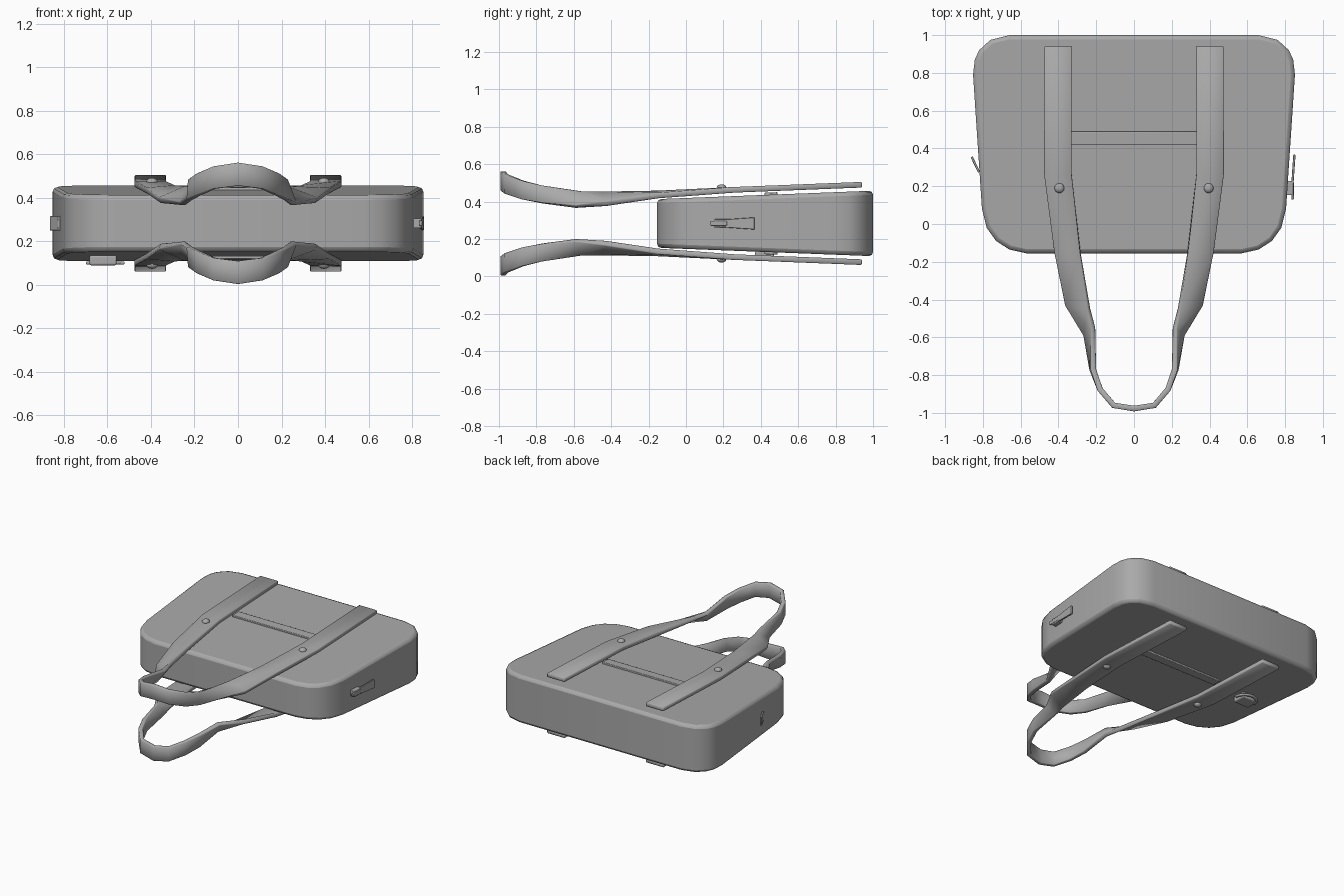
import bpy
import bmesh
import math
from mathutils import Matrix, Vector

cube = bpy.data.objects.get("Cube")
if cube:
    bpy.data.objects.remove(cube, do_unlink=True)

MID = 0.283  # height of the mirror plane between the two faces

grey = bpy.data.materials.new("plain_grey")
grey.use_nodes = True
COLOUR = (0.4, 0.4, 0.4, 1)
grey.diffuse_color = COLOUR
grey.node_tree.nodes["Principled BSDF"].inputs["Base Color"].default_value = COLOUR


def half_depth(y):
    """Half thickness of the wedge-shaped body at y."""
    return 0.13 + (y + 0.155) / 1.155 * 0.045


def finish(bm, name, bevel=0, segments=2, solid=0):
    bmesh.ops.recalc_face_normals(bm, faces=bm.faces)
    mesh = bpy.data.meshes.new(name)
    bm.to_mesh(mesh)
    bm.free()
    mesh.materials.append(grey)
    obj = bpy.data.objects.new(name, mesh)
    bpy.context.collection.objects.link(obj)
    if solid:
        mod = obj.modifiers.new("thickness", "SOLIDIFY")
        mod.thickness, mod.offset = solid, 0
    if bevel:
        mod = obj.modifiers.new("soft_edges", "BEVEL")
        mod.width, mod.segments = bevel, segments
        mod.limit_method, mod.angle_limit = "ANGLE", math.radians(50)
    bpy.ops.object.select_all(action="DESELECT")
    obj.select_set(True)
    bpy.context.view_layer.objects.active = obj
    bpy.ops.object.shade_smooth_by_angle(angle=math.radians(35))
    return obj


def box(name, centre, size, rot=(0, "X"), bevel=0.004, taper=1):
    """Box whose +y end is scaled in z by taper."""
    bm = bmesh.new()
    bmesh.ops.create_cube(bm, size=1)
    for v in bm.verts:
        grow = taper if v.co.y > 0 else 1
        v.co = Vector((v.co.x * size[0], v.co.y * size[1], v.co.z * size[2] * grow))
    bm.transform(Matrix.Translation(centre) @ Matrix.Rotation(rot[0], 4, rot[1]))
    return finish(bm, name, bevel)


# Body: rounded trapezoid outline, thicker towards the back
half = [(0.66, 1), (0.76, 0.975), (0.82, 0.92), (0.843, 0.87), (0.852, 0.79),
        (0.805, 0.08), (0.78, -0.02), (0.73, -0.09), (0.66, -0.135), (0.57, -0.155)]
outline = half + [(-x, y) for x, y in reversed(half)]
bm = bmesh.new()
rings = [[bm.verts.new((x, y, MID + s * half_depth(y))) for x, y in outline] for s in (-1, 1)]
for ring in rings:
    bm.faces.new(ring)
for i in range(len(outline)):
    j = (i + 1) % len(outline)
    bm.faces.new((rings[0][i], rings[0][j], rings[1][j], rings[1][i]))
finish(bm, "bag_body", bevel=0.022)

# Strap stations: outer edge, inner edge; the ribbon twists on edge at the grip
strap = [((0.475, 0.94, 0.49), (0.33, 0.94, 0.49)),
         ((0.475, 0.26, 0.463), (0.33, 0.26, 0.463)),
         ((0.42, -0.15, 0.432), (0.285, -0.15, 0.444)),
         ((0.36, -0.43, 0.388), (0.237, -0.45, 0.442)),
         ((0.257, -0.59, 0.372), (0.215, -0.55, 0.447)),
         ((0.222, -0.77, 0.392), (0.215, -0.77, 0.485)),
         ((0.18, -0.875, 0.412), (0.18, -0.875, 0.512)),
         ((0.108, -0.96, 0.442), (0.108, -0.96, 0.545)),
         ((0, -0.977, 0.456), (0, -0.977, 0.562))]
flip = lambda p: (-p[0], p[1], p[2])
stations = strap + [(flip(a), flip(b)) for a, b in reversed(strap[:-1])]

for side, s in (("top", 1), ("bottom", -1)):
    place = lambda z: MID + s * (z - MID)

    # Carrying strap with grip loop
    bm = bmesh.new()
    rows = [[bm.verts.new((p[0], p[1], place(p[2]))) for p in pair] for pair in stations]
    for a, b in zip(rows, rows[1:]):
        bm.faces.new((a[0], a[1], b[1], b[0]))
    finish(bm, side + "_strap", bevel=0.004, segments=1, solid=0.03)

    # Cross band between the straps
    y = 0.455
    box(side + "_cross_band", (0, y, MID + s * (half_depth(y) + 0.004)),
        (0.68, 0.07, 0.016), (s * math.atan(0.039), "X"))

    # Rivets
    for hand, x in (("left", 0.395), ("right", -0.395)):
        bm = bmesh.new()
        bmesh.ops.create_uvsphere(bm, u_segments=16, v_segments=8, radius=0.026)
        bm.transform(Matrix.Translation((x, 0.19, place(0.474))) @ Matrix.Diagonal((1, 1, 0.7, 1)))
        finish(bm, side + "_rivet_" + hand)

# Zip slider and flared pull on the left side
box("zip_slider", (0.817, 0.19, MID), (0.055, 0.075, 0.045))
box("zip_bridge", (0.84, 0.175, MID), (0.014, 0.09, 0.026))
box("zip_pull", (0.842, 0.262, MID), (0.012, 0.21, 0.036), (-0.07, "Z"), 0.003, 1.8)

# Small zip tab on the right side
box("zip_end_tab", (-0.84, 0.315, MID), (0.012, 0.09, 0.066), (0.45, "Z"), 0.003)

# Buckle with half-round ring on the underside
base = MID - half_depth(0.42)
box("buckle_block", (-0.62, 0.42, base - 0.018), (0.125, 0.1, 0.045), bevel=0.008)
bm = bmesh.new()
arcs = []
for r in (0.09, 0.068):
    arcs.append([bm.verts.new((-0.61 + r * math.cos(t), 0.42 + r * math.sin(t), base - 0.03))
                 for t in (math.pi * i / 12 for i in range(13))])
for i in range(12):
    bm.faces.new((arcs[0][i], arcs[0][i + 1], arcs[1][i + 1], arcs[1][i]))
finish(bm, "buckle_ring", bevel=0.004, segments=1, solid=0.014)
